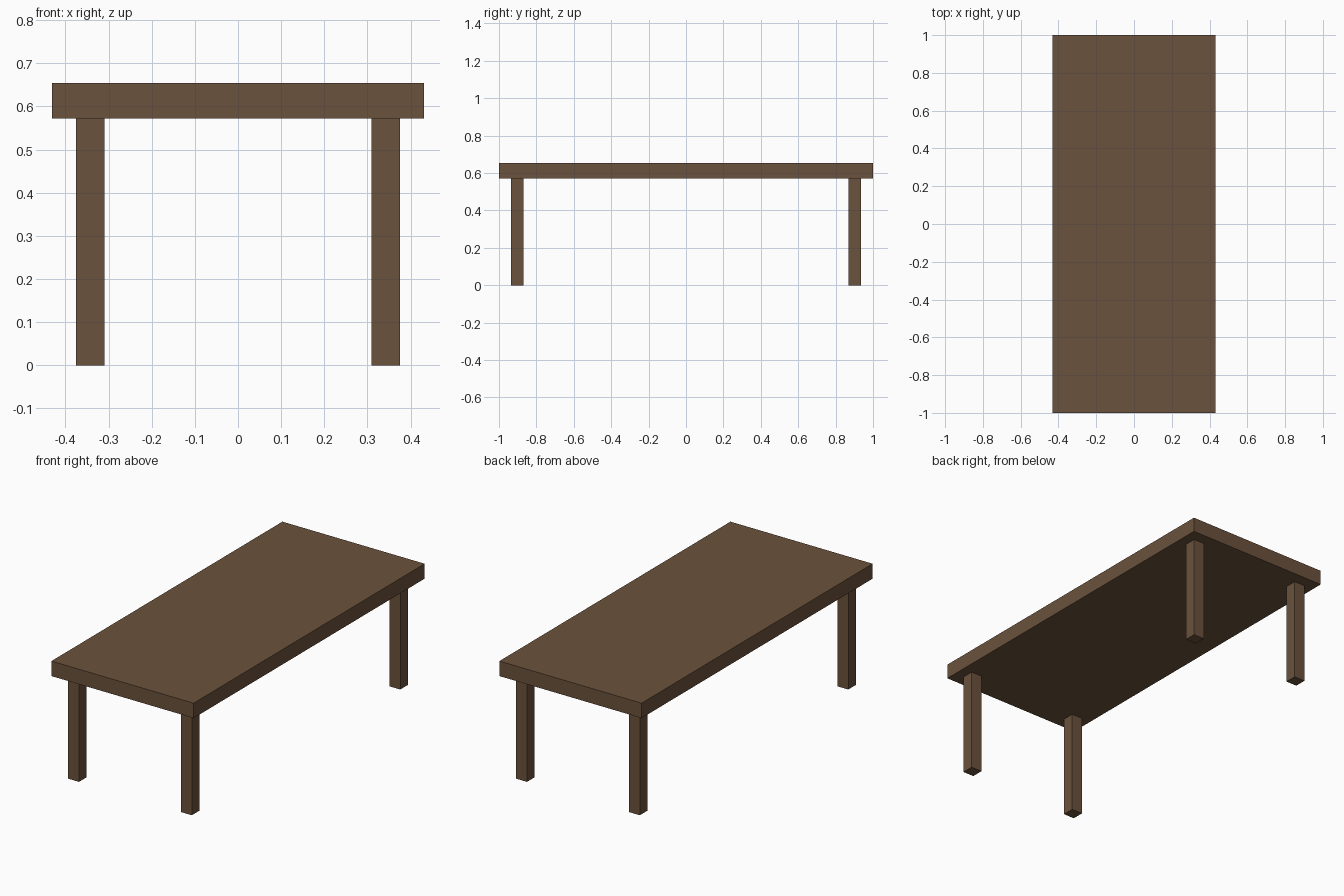
import bpy

if "Cube" in bpy.data.objects:
    bpy.data.objects.remove(bpy.data.objects["Cube"])

# Brown wood
wood = bpy.data.materials.new("brown_wood")
wood.diffuse_color = (0.147, 0.084, 0.045, 1.0)
wood.use_nodes = True
wood.node_tree.nodes["Principled BSDF"].inputs["Base Color"].default_value = wood.diffuse_color


def box(name, lo, hi):
    """Axis-aligned box between two corners."""
    centre = [(a + b) / 2 for a, b in zip(lo, hi)]
    bpy.ops.mesh.primitive_cube_add(size=1, location=centre)
    obj = bpy.context.object
    obj.name = name
    obj.scale = [b - a for a, b in zip(lo, hi)]
    bpy.ops.object.transform_apply(location=False, rotation=False, scale=True)
    obj.data.materials.append(wood)
    return obj


TOP_BOTTOM, TOP_HEIGHT = 0.572, 0.654
LEG_X, LEG_Y, LEG_HALF = 0.342, 0.902, 0.033

# Thick rectangular table top
box("table_top", (-0.431, -1, TOP_BOTTOM), (0.431, 1, TOP_HEIGHT))

# Four square legs, set in from the corners
for y_name, sy in (("front", -1), ("back", 1)):
    for x_name, sx in (("left", -1), ("right", 1)):
        x, y = sx * LEG_X, sy * LEG_Y
        box(f"{y_name}_{x_name}_leg",
            (x - LEG_HALF, y - LEG_HALF, 0),
            (x + LEG_HALF, y + LEG_HALF, TOP_BOTTOM))
